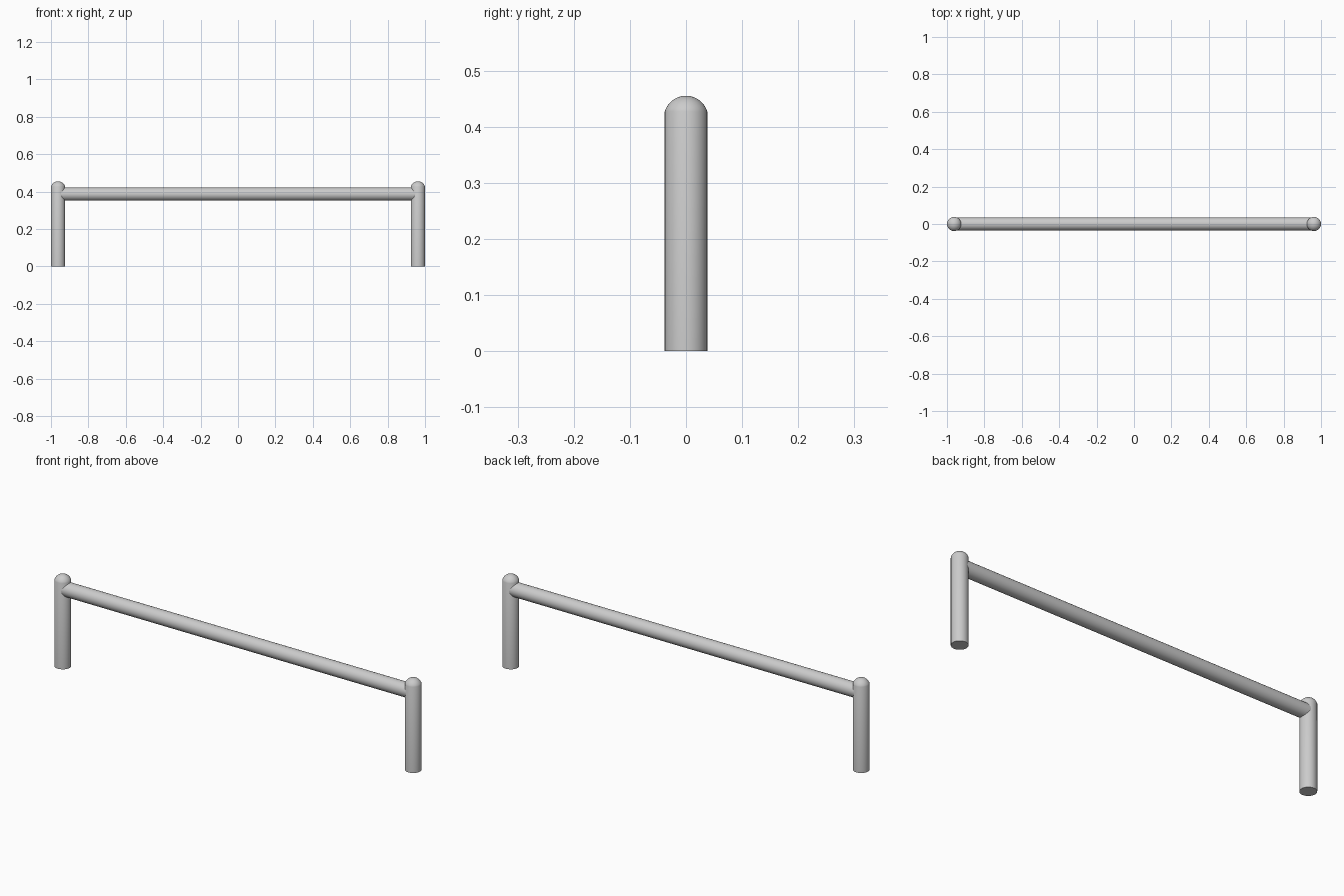
import bpy, bmesh
from math import sin, cos, asin, pi
from mathutils import Matrix

if "Cube" in bpy.data.objects:
    bpy.data.objects.remove(bpy.data.objects["Cube"])

SEG = 32
POST_R, POST_X, SHOULDER, TOP = 0.038, 0.962, 0.427, 0.455
RAIL_R, RAIL_Z = 0.035, 0.386


def finish(bm, name):
    bmesh.ops.recalc_face_normals(bm, faces=bm.faces)
    mesh = bpy.data.meshes.new(name)
    bm.to_mesh(mesh)
    bm.free()
    obj = bpy.data.objects.new(name, mesh)
    bpy.context.collection.objects.link(obj)
    bpy.ops.object.select_all(action='DESELECT')
    obj.select_set(True)
    bpy.context.view_layer.objects.active = obj
    bpy.ops.object.shade_smooth_by_angle(angle=0.5)
    return obj


def lathe(name, profile, matrix):
    """Spin (radius, height) points around z; radius 0 closes to the axis."""
    bm = bmesh.new()
    verts = [bm.verts.new((r, 0, z)) for r, z in profile]
    edges = [bm.edges.new(pair) for pair in zip(verts, verts[1:])]
    bmesh.ops.spin(bm, geom=verts + edges, axis=(0, 0, 1), cent=(0, 0, 0),
                   steps=SEG, angle=2 * pi, use_merge=True)
    bmesh.ops.remove_doubles(bm, verts=bm.verts, dist=1e-5)
    bm.transform(matrix)
    return finish(bm, name)


# Posts: plain cylinder with a shallow spherical cap
h = TOP - SHOULDER
cap_r = (POST_R ** 2 + h ** 2) / (2 * h)
start = asin(POST_R / cap_r)
dome = [(cap_r * sin(start * (1 - i / 8)),
         TOP - cap_r + cap_r * cos(start * (1 - i / 8))) for i in range(9)]
for side, x in (("left", -POST_X), ("right", POST_X)):
    lathe(side + "_post", [(0, 0), (POST_R, 0)] + dome,
          Matrix.Translation((x, 0, 0)))

# Rail: horizontal bar whose ends are buried in the posts
lathe("cross_rail",
      [(0, -POST_X), (RAIL_R, -POST_X), (RAIL_R, POST_X), (0, POST_X)],
      Matrix.Translation((0, 0, RAIL_Z)) @ Matrix.Rotation(pi / 2, 4, 'Y'))
